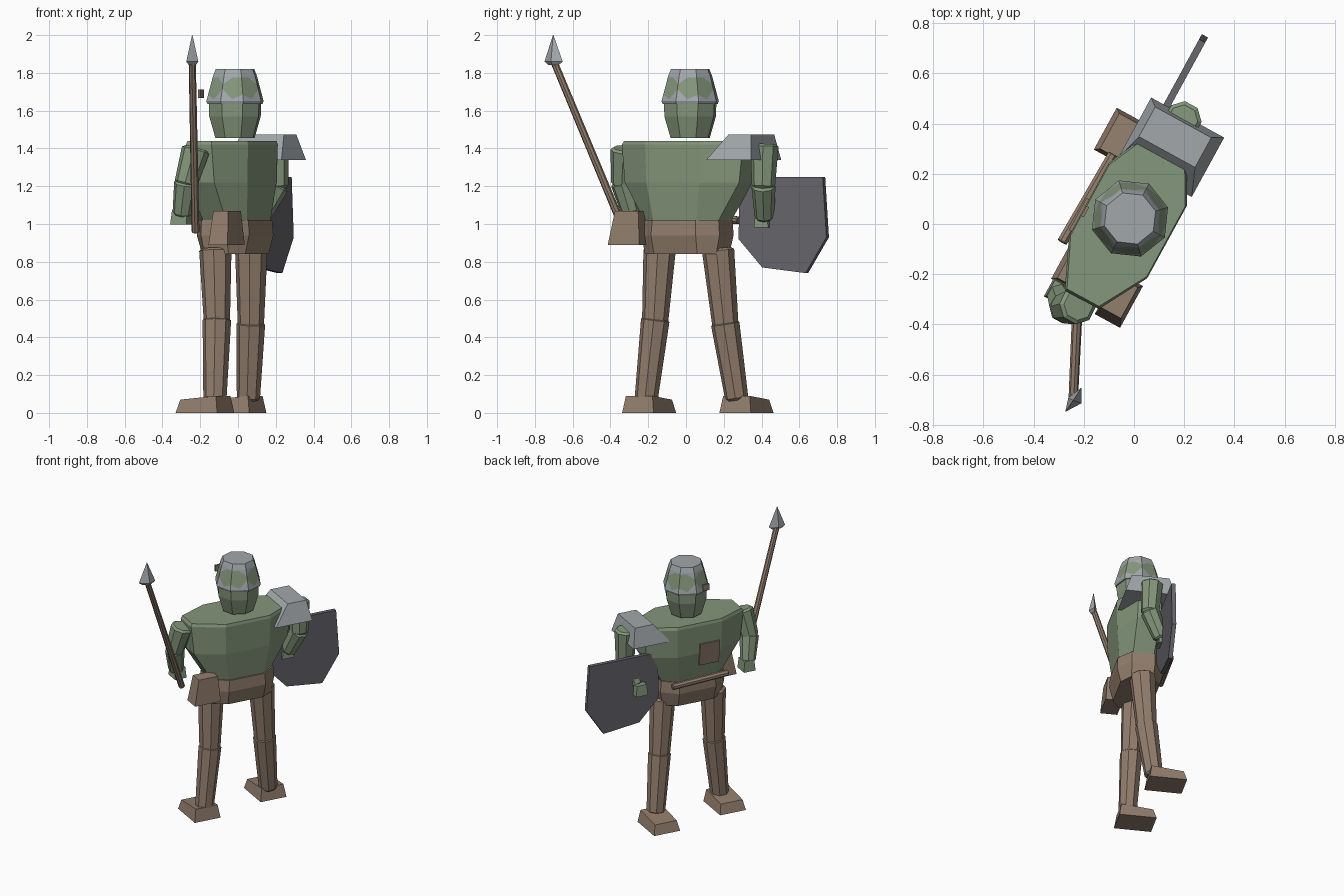
import bpy, bmesh, math
from mathutils import Vector

if "Cube" in bpy.data.objects:
    bpy.data.objects.remove(bpy.data.objects["Cube"])

# Body frame: S runs along the shoulders, R points to the back of the figure
S = Vector((0.48, 0.877, 0))
R = Vector((0.877, -0.48, 0))
Z = Vector((0, 0, 1))


def local(s, r, z):
    return S * s + R * r + Z * z


def material(name, rgb):
    m = bpy.data.materials.new(name)
    m.diffuse_color = (*rgb, 1)
    m.use_nodes = True
    m.node_tree.nodes["Principled BSDF"].inputs["Base Color"].default_value = m.diffuse_color
    return m


GREEN = material("green", (0.235, 0.31, 0.20))
BROWN = material("brown", (0.29, 0.21, 0.155))
GREY = material("pale_grey", (0.36, 0.39, 0.41))
DARK = material("dark_grey", (0.135, 0.135, 0.155))


def loft(name, rings, mats, rule=None):
    """Skin a stack of rings, cap both ends, colour faces by (row, column)."""
    bm = bmesh.new()
    rows = [[bm.verts.new(p) for p in ring] for ring in rings]
    n = len(rings[0])
    for i in range(len(rows) - 1):
        for j in range(n):
            k = (j + 1) % n
            f = bm.faces.new((rows[i][j], rows[i][k], rows[i + 1][k], rows[i + 1][j]))
            f.material_index = rule(i, j) if rule else 0
    bm.faces.new(rows[0][::-1])
    top = bm.faces.new(rows[-1])
    top.material_index = rule(len(rows) - 1, 0) if rule else 0
    bmesh.ops.recalc_face_normals(bm, faces=bm.faces)
    me = bpy.data.meshes.new(name)
    bm.to_mesh(me)
    bm.free()
    for m in mats:
        me.materials.append(m)
    ob = bpy.data.objects.new(name, me)
    bpy.context.collection.objects.link(ob)
    return ob


def limb(name, p, q, r1, r2, mat, sides=8, cap=0.012):
    """Tapered tube from p to q with slightly chamfered ends."""
    p, q = Vector(p), Vector(q)
    d = (q - p).normalized()
    side = d.cross(S.cross(d)).cross(d).normalized() if abs(d.dot(S)) < 0.9 else d.cross(Z).normalized()
    up = d.cross(side)

    def ring(c, r):
        a0 = math.pi / sides
        return [c + r * (side * math.cos(a0 + 2 * math.pi * k / sides)
                         + up * math.sin(a0 + 2 * math.pi * k / sides)) for k in range(sides)]
    return loft(name, [ring(p - d * cap, r1 * 0.8), ring(p, r1),
                       ring(q, r2), ring(q + d * cap, r2 * 0.8)], [mat])


def rect(s0, s1, r0, r1, z):
    return [local(s0, r0, z), local(s1, r0, z), local(s1, r1, z), local(s0, r1, z)]


def octagon(si, so, r0, r1, ri0, ri1, z):
    return [local(s, r, z) for s, r in (
        (-si, r0), (si, r0), (so, ri0), (so, ri1), (si, r1), (-si, r1), (-so, ri1), (-so, ri0))]


def box_at(name, centre, ds, dr, dz, mat, taper=1.0):
    c = Vector(centre)
    rings = []
    for z, t in ((-dz / 2, 1), (dz / 2, taper)):
        rings.append([c + p for p in rect(-ds / 2 * t, ds / 2 * t, -dr / 2 * t, dr / 2 * t, z)])
    return loft(name, rings, [mat])


# Torso and hips
loft("torso", [octagon(0.13, 0.225, -0.165, 0.125, -0.09, 0.05, 1.02),
               octagon(0.16, 0.345, -0.20, 0.145, -0.11, 0.045, 1.22),
               octagon(0.165, 0.365, -0.205, 0.15, -0.115, 0.04, 1.42),
               octagon(0.16, 0.355, -0.20, 0.145, -0.11, 0.035, 1.44)], [GREEN])
loft("hips", [octagon(0.13, 0.215, -0.145, 0.115, -0.085, 0.06, 0.84),
              octagon(0.135, 0.235, -0.175, 0.14, -0.095, 0.06, 0.94),
              octagon(0.13, 0.23, -0.172, 0.135, -0.095, 0.06, 1.02)], [BROWN])

# Legs and feet
for side, hip, knee, ankle, foot in (
        ("left", (-0.12, -0.14, 0.86), (-0.112, -0.163, 0.49), (-0.122, -0.21, 0.08), (-0.175, -0.195)),
        ("right", (0.07, 0.17, 0.86), (0.068, 0.208, 0.47), (0.055, 0.268, 0.08), (-0.005, 0.32))):
    limb(side + "_thigh", hip, knee, 0.086, 0.07, BROWN)
    limb(side + "_shin", knee, ankle, 0.076, 0.062, BROWN)
    c = Vector((*foot, 0))
    loft(side + "_foot", [[c + p for p in rect(-0.095, 0.095, -0.125, 0.125, 0)],
                          [c + p for p in rect(-0.08, 0.08, -0.105, 0.11, 0.07)[:2]
                           + rect(-0.08, 0.08, -0.105, 0.11, 0.09)[2:]]], [BROWN])

# Arms and hands
for side, a, b, c, h in (
        ("left", (-0.225, -0.325, 1.39), (-0.275, -0.335, 1.215), (-0.295, -0.29, 1.06), (-0.295, -0.275, 1.035)),
        ("right", (0.195, 0.415, 1.41), (0.205, 0.41, 1.2), (0.12, 0.415, 1.04), (0.085, 0.42, 1.02))):
    limb(side + "_upper_arm", a, b, 0.075, 0.062, GREEN)
    limb(side + "_forearm", b, c, 0.064, 0.052, GREEN)
    box_at(side + "_hand", h, 0.085, 0.1, 0.075, GREEN, 0.85)

# Shoulder plate with sloping sides
loft("shoulder_plate", [rect(0.205, 0.475, -0.182, 0.15, 1.34),
                        rect(0.315, 0.45, -0.15, 0.105, 1.475)], [GREY])


# Head and helmet, with a jagged painted border
def head_ring(profile, sides=16):
    pts = []
    for k in range(sides):
        r, z = profile(k)
        a = 2 * math.pi * k / sides + math.radians(61.3)
        if k % 2:
            r *= math.cos(math.pi / 8)
        pts.append(Vector((-0.016 + r * math.cos(a), 0.022 + r * math.sin(a), z)))
    return pts


def shell(z):
    return 0.158 - 0.036 * (z - 1.65) / 0.13, z


def lower_edge(k):
    return shell(1.715 if k % 4 == 0 else 1.66 if k % 2 else 1.685)


def upper_edge(k):
    return shell(1.74 if k % 4 == 0 else 1.775)


loft("head", [head_ring(lambda k: (0.108, 1.455)), head_ring(lambda k: (0.142, 1.57)),
              head_ring(lambda k: (0.145, 1.645))], [GREEN])
loft("helmet", [head_ring(lambda k: (0.152, 1.635)), head_ring(lambda k: shell(1.65)),
                head_ring(lower_edge), head_ring(upper_edge), head_ring(lambda k: shell(1.785)),
                head_ring(lambda k: (0.106, 1.82))],
     [GREY, GREEN], lambda i, j: 1 if i == 2 else 0)

# Small eyepiece and chest patch on the front
box_at("eyepiece", (-0.195, 0.05, 1.69), 0.045, 0.012, 0.045, BROWN)
patch = []
for out in (0.0, 0.012):
    patch.append([local(s, r - out, z) for s, r, z in (
        (-0.145, -0.186, 1.13), (0.0, -0.186, 1.13), (0.0, -0.204, 1.29), (-0.145, -0.204, 1.29))])
loft("chest_patch", patch, [BROWN])

# Belt items
loft("hip_pouch", [rect(-0.39, -0.20, 0.035, 0.15, 0.89), rect(-0.355, -0.215, 0.045, 0.135, 1.07)], [BROWN])
limb("belt_rod", (-0.085, 0.275, 1.02), (-0.285, -0.07, 1.045), 0.022, 0.022, BROWN, 8, 0.004)

# Shield: outline swept across its thickness
outline = [(0.29, 1.25), (0.73, 1.25), (0.75, 0.93), (0.64, 0.74), (0.41, 0.77), (0.285, 0.92)]
loft("shield", [[Vector((0.157, 0.52, z)) + S * ((y - 0.52) / 0.877) + R * off for y, z in outline]
                for off in (-0.014, 0.014)], [DARK])

# Spear
limb("spear_shaft", (-0.225, -0.325, 0.96), (-0.242, -0.695, 1.85), 0.021, 0.019, BROWN, 8, 0.004)
base = Vector((-0.242, -0.703, 1.86))
loft("spear_head", [[base + Vector(d) * 0.6 - Z * 0.018 for d in ((-0.032, -0.042, 0), (0.032, -0.01, 0), (0.032, 0.05, 0), (-0.02, 0.01, 0))],
                    [base + Vector(d) for d in ((-0.032, -0.046, 0), (0.032, -0.012, 0), (0.032, 0.05, 0), (-0.02, 0.01, 0))],
                    [base + Vector(d) * 0.03 + Z * 0.14 for d in ((-0.032, -0.046, 0), (0.032, -0.012, 0), (0.032, 0.05, 0), (-0.02, 0.01, 0))]], [GREY])
